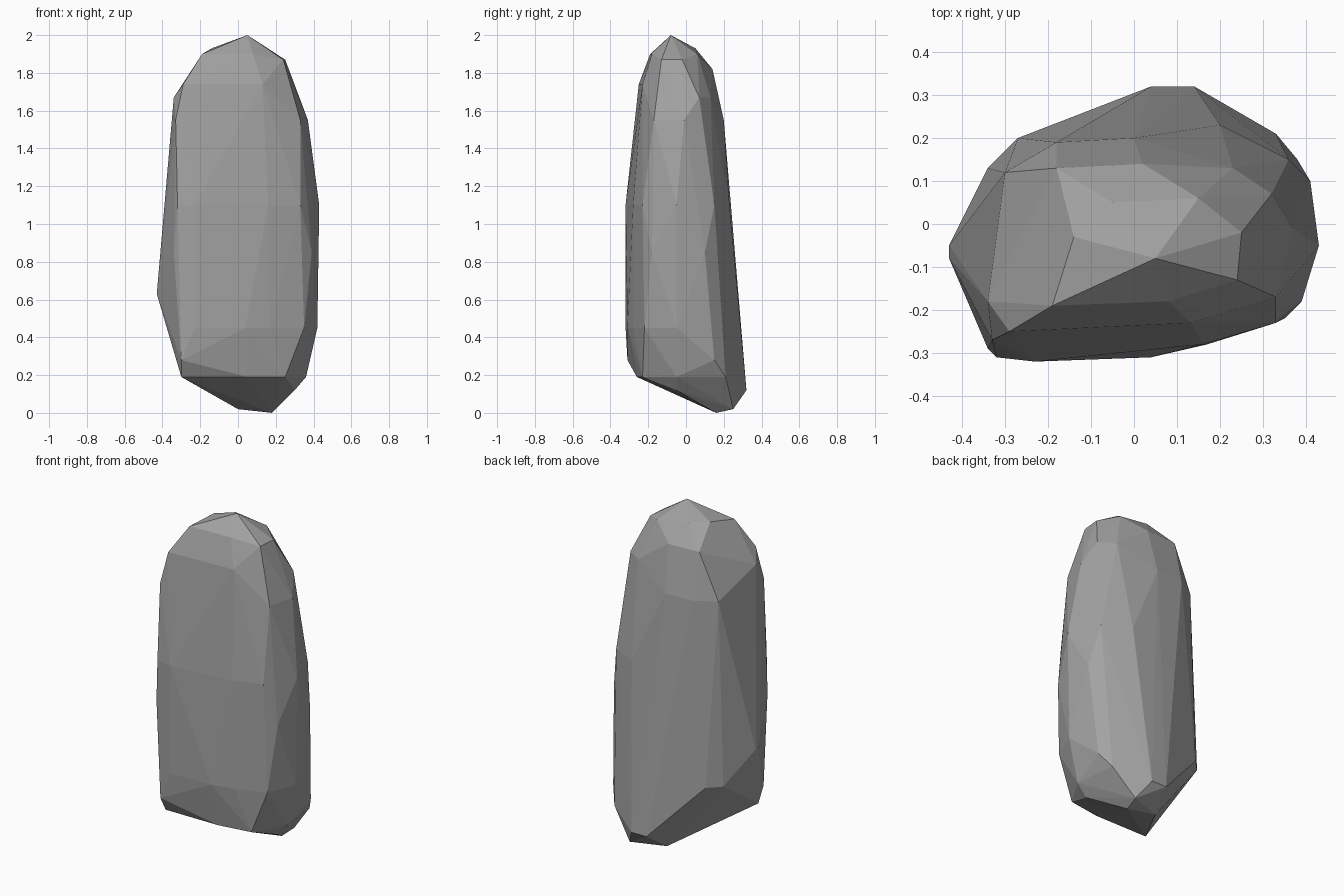
import bpy
import bmesh

# Remove the default cube only
default_cube = bpy.data.objects.get("Cube")
if default_cube:
    bpy.data.objects.remove(default_cube, do_unlink=True)


def make_material(name, colour):
    """One flat colour shown in both the viewport and a render."""
    material = bpy.data.materials.new(name)
    material.use_nodes = True
    material.diffuse_color = colour
    shader = next(node for node in material.node_tree.nodes
                  if node.type == "BSDF_PRINCIPLED")
    shader.inputs["Base Color"].default_value = colour
    shader.inputs["Roughness"].default_value = 0.9
    return material


def add_corners(bm, height, outline, unit=0.01):
    """Place the corners of one level section; outline is in hundredths."""
    for x, y in outline:
        bm.verts.new((x * unit, y * unit, height))


def wrap_sections(bm):
    """Stretch a faceted convex skin round the corners, drop what lies inside."""
    bmesh.ops.convex_hull(bm, input=list(bm.verts))
    loose = [vert for vert in bm.verts if not vert.link_faces]
    bmesh.ops.delete(bm, geom=loose, context="VERTS")
    bmesh.ops.recalc_face_normals(bm, faces=list(bm.faces))


def build_stone(name, sections, material):
    """Make a flat-shaded stone from a set of level sections."""
    bm = bmesh.new()
    for part in sections:
        for height, outline in part.items():
            add_corners(bm, height, outline)
    wrap_sections(bm)
    for face in bm.faces:
        face.smooth = False
    mesh = bpy.data.meshes.new(name)
    bm.to_mesh(mesh)
    bm.free()
    mesh.materials.append(material)
    stone = bpy.data.objects.new(name, mesh)
    bpy.context.collection.objects.link(stone)
    return stone


# Rounded crown with its off-centre peak
crown = {
    2.0: [(5, -8)],
    1.93: [(-14, -3), (-5, 5)],
    1.9: [(-19, -19), (8, -18), (15, 6)],
    1.87: [(25, -2), (24, -13)],
    1.82: [(-18, 13), (2, 14)],
}

# Shoulders where the crown turns into the sides
shoulders = {
    1.74: [(-29, -25), (13, -23)],
    1.67: [(-34, -18), (23, 13), (32, 7)],
    1.55: [(-33, -27), (33, -17), (37, -1), (-18, 19), (0, 20), (-30, 12)],
}

# Tall, slightly bulging body
body = {
    1.1: [(-32, -31), (-23, -32), (16, -28), (33, -23), (43, -5),
          (36, 15), (20, 23)],
    0.85: [(-34, -29), (39, -18), (41, 10)],
    0.63: [(-43, -8), (-43, -5)],
    0.45: [(-23, -32), (4, -31), (17, -28), (35, -22), (42, -5),
           (-34, 13), (-27, 20)],
}

# Undercut foot, leaning towards the back
foot = {
    0.28: [(-30, -31), (38, 15)],
    0.19: [(-30, -26), (5, -26), (25, -23), (36, -5), (33, 21)],
    0.12: [(4, 32), (14, 32), (30, -5)],
    0.02: [(20, 25), (0, 18)],
    0.0: [(18, 16)],
}

stone_grey = make_material("stone_grey", (0.36, 0.36, 0.36, 1.0))
build_stone("standing_stone", [crown, shoulders, body, foot], stone_grey)
